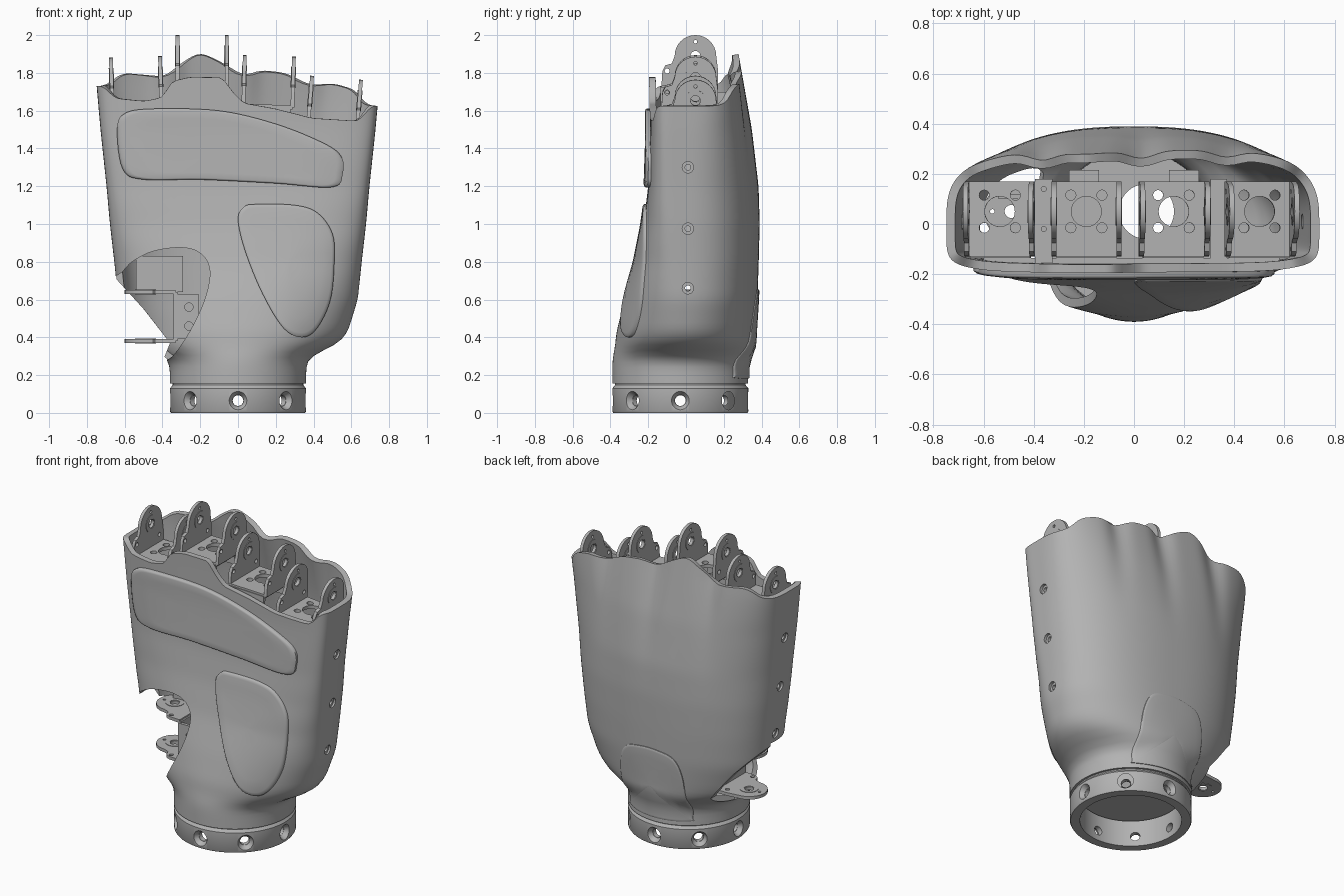
import bpy, bmesh, math
from mathutils import Matrix, Vector

old = bpy.data.objects.get("Cube")
if old:
    bpy.data.objects.remove(old, do_unlink=True)

grey = bpy.data.materials.new("plain grey")
grey.use_nodes = True
grey.diffuse_color = (0.45, 0.45, 0.45, 1)
grey.node_tree.nodes["Principled BSDF"].inputs["Base Color"].default_value = (0.45, 0.45, 0.45, 1)


# ---------- helpers ----------
def make(name, bm, fix=True):
    if fix:
        bmesh.ops.recalc_face_normals(bm, faces=bm.faces)
    me = bpy.data.meshes.new(name)
    bm.to_mesh(me)
    bm.free()
    me.materials.append(grey)
    ob = bpy.data.objects.new(name, me)
    bpy.context.collection.objects.link(ob)
    return ob


def select(ob):
    bpy.ops.object.select_all(action='DESELECT')
    ob.select_set(True)
    bpy.context.view_layer.objects.active = ob


def smooth(ob, angle=35):
    select(ob)
    bpy.ops.object.shade_smooth_by_angle(angle=math.radians(angle))


def cut(ob, cutter):
    select(ob)
    m = ob.modifiers.new("cut", 'BOOLEAN')
    m.operation, m.solver, m.object = 'DIFFERENCE', 'EXACT', cutter
    bpy.ops.object.modifier_apply(modifier=m.name)
    bpy.data.objects.remove(cutter, do_unlink=True)


def prism(name, pts, axis, a, b):
    """Outline pts in the plane across axis (x: y,z / y: x,z), from a to b."""
    bm = bmesh.new()
    put = (lambda u, v, t: (t, u, v)) if axis == 'x' else (lambda u, v, t: (u, t, v))
    f = bm.faces.new([bm.verts.new(put(u, v, a)) for u, v in pts])
    g = bmesh.ops.extrude_face_region(bm, geom=[f])
    move = [v for v in g["geom"] if isinstance(v, bmesh.types.BMVert)]
    bmesh.ops.translate(bm, verts=move, vec=put(0, 0, b - a))
    return make(name, bm)


def box(name, x0, x1, y0, y1, z0, z1):
    return prism(name, [(x0, z0), (x1, z0), (x1, z1), (x0, z1)], 'y', y0, y1)


def pegs(rods, name="cutter"):
    """Several rods in one mesh: (centre, direction, length, start radius, end radius)."""
    bm = bmesh.new()
    for c, d, l, r1, r2 in rods:
        rot = Vector(d).to_track_quat('Z', 'Y').to_matrix().to_4x4()
        bmesh.ops.create_cone(bm, cap_ends=True, segments=32, radius1=r1, radius2=r2,
                              depth=l, matrix=Matrix.Translation(c) @ rot)
    ob = make(name, bm)
    ob.hide_render = name == "cutter"
    return ob


def rounded(pts, n=6):
    """Closed smooth curve through pts."""
    out, k = [], len(pts)
    for i in range(k):
        a, b, c, d = (Vector(pts[(i + j) % k]) for j in (-1, 0, 1, 2))
        for s in range(n):
            t = s / n
            out.append(tuple(0.5 * (2 * b + (c - a) * t + (2 * a - 5 * b + 4 * c - d) * t * t
                                    + (3 * b - a - 3 * c + d) * t ** 3)))
    return out


def lerp(table, z):
    if z <= table[0][0]:
        return table[0][1:]
    for p, q in zip(table, table[1:]):
        if z <= q[0]:
            t = (z - p[0]) / (q[0] - p[0])
            return [u + (v - u) * t for u, v in zip(p[1:], q[1:])]
    return table[-1][1:]


def soft(table, z, r):
    rows = [lerp(table, z + r * k / 3) for k in range(-3, 4)]
    return [sum(c) / 7 for c in zip(*rows)]


# ---------- palm shell: z, half width, centre y, front and back depth, roundness ----------
SECTIONS = [(.155, .36, -.03, .36, .36, 2, 2), (.26, .362, -.03, .36, .355, 2, 2),
            (.31, .39, -.02, .365, .37, 2, 2), (.35, .51, -.01, .365, .375, 2, 2),
            (.42, .578, -.01, .36, .376, 2, 2.1),
            (.6, .634, 0, .325, .378, 2.3, 2.3), (.8, .655, 0, .265, .385, 2.9, 2.4),
            (1, .678, 0, .225, .39, 3.8, 2.4), (1.2, .696, 0, .2, .385, 5, 2.4),
            (1.5, .728, 0, .19, .35, 6, 2.7), (1.75, .75, 0, .195, .305, 6, 3.4),
            (1.92, .76, 0, .2, .275, 6, 3.6)]
FRONT_RIM = [(-.715, 1.73), (-.65, 1.665), (-.5, 1.65), (-.4, 1.67), (-.35, 1.755), (-.25, 1.778),
             (-.08, 1.775), (-.03, 1.7), (.03, 1.64), (.2, 1.61), (.4, 1.56), (.65, 1.545), (.715, 1.625)]
BACK_RIM = [(-.7, 1.73), (-.6, 1.8), (-.38, 1.78), (-.3, 1.85), (-.2, 1.91), (-.1, 1.865),
            (.03, 1.785), (.12, 1.815), (.25, 1.8), (.38, 1.735), (.5, 1.745), (.62, 1.71), (.7, 1.625)]


def groove(x, z):
    t = min(1, max(0, (z - 1) / .8))
    return .035 * t * t * sum(math.exp(-((x - g) / .07) ** 2) for g in (-.37, .03, .37))


def skin(ang, z):
    w, cy, df, db, nf, nb = soft(SECTIONS, z, .035)
    c, s = math.cos(ang), math.sin(ang)
    d, n = (db, nb) if s > 0 else (df, nf)
    k = (abs(c) ** n + abs(s) ** n) ** (-1 / n)
    x, y = w * c * k, cy + d * s * k
    return x, y - (groove(x, z) * min(1, s * 2) if s > 0 else 0)


def skin_y(x, z, side):
    w, cy, df, db, nf, nb = soft(SECTIONS, z, .035)
    d, n = (db, nb) if side > 0 else (df, nf)
    return cy + side * d * max(0, 1 - min(1, abs(x) / w) ** n) ** (1 / n)


N, ROWS = 200, 50
bm = bmesh.new()
grid = []
tops = []
for j in range(N):
    a = math.tau * j / N
    rim, blur = (BACK_RIM, .035) if math.sin(a) > 0 else (FRONT_RIM, .02)
    tops.append(soft(rim, skin(a, 1.7)[0], blur)[0])
for i in range(ROWS + 1):
    row = []
    for j in range(N):
        z = .155 + (tops[j] - .155) * i / ROWS
        row.append(bm.verts.new((*skin(math.tau * j / N, z), z)))
    grid.append(row)
for lo, hi in zip(grid, grid[1:]):
    for j in range(N):
        k = (j + 1) % N
        bm.faces.new((lo[j], lo[k], hi[k], hi[j]))
shell = make("palm_shell", bm, fix=False)
select(shell)
wall = shell.modifiers.new("wall", 'SOLIDIFY')
wall.thickness, wall.offset = .035, -1
bpy.ops.object.modifier_apply(modifier=wall.name)

# thumb opening, deeper at the front than at the back
front_gap = [(-.9, .7), (-.66, .72), (-.56, .8), (-.45, .855), (-.3, .875), (-.2, .845), (-.15, .76),
             (-.17, .62), (-.24, .46), (-.33, .32), (-.4, .27), (-.6, .2), (-.9, .2)]
back_gap = [(-.9, .74), (-.655, .72), (-.5, .55), (-.36, .37), (-.4, .27), (-.9, .2)]
cut(shell, prism("cutter", rounded(front_gap), 'y', -.6, .05))
cut(shell, prism("cutter", back_gap, 'y', .02, .6))
# screw holes in both sides, each with a smaller sleeve set inside
holes = [(s, z + (.12 if s < 0 else 0)) for s in (-1, 1) for z in (.66, .975, 1.3)]
cut(shell, pegs([((s * .68, .01, z), (1, 0, 0), .4, .03, .03) for s, z in holes]))
smooth(shell)
seats = [(s * (skin(0, z)[0] - .025), .01, z) for s, z in holes]
sleeves = pegs([(p, (1, 0, 0), .02, .032, .032) for p in seats], "side_screw_sleeves")
cut(sleeves, pegs([(p, (1, 0, 0), .1, .015, .015) for p in seats]))
smooth(sleeves)


# ---------- raised pads and wrist cover ----------
def pad(name, pts, side, h):
    pts = rounded(pts)
    cx, cz = (sum(p[i] for p in pts) / len(pts) for i in (0, 1))
    bm = bmesh.new()
    prev = None
    for s, o in ((1, -.012), (1, h * .6), (.98, h * .9), (.94, h), (.75, h), (.5, h), (.25, h), (.02, h)):
        ring = []
        for u, v in pts:
            x, z = cx + (u - cx) * s, cz + (v - cz) * s
            ring.append(bm.verts.new((x, skin_y(x, z, side) + side * o, z)))
        if prev:
            for j in range(len(ring)):
                k = (j + 1) % len(ring)
                bm.faces.new((prev[j], prev[k], ring[k], ring[j]))
        prev = ring
    bm.faces.new(prev)
    smooth(make(name, bm), 50)


pad("upper_palm_pad", [(-.64, 1.5), (-.6, 1.585), (-.45, 1.61), (-.1, 1.6), (.2, 1.53), (.45, 1.43),
                       (.545, 1.36), (.555, 1.27), (.5, 1.195), (.2, 1.215), (-.2, 1.235),
                       (-.5, 1.235), (-.61, 1.29)], -1, .025)
pad("lower_palm_pad", [(0, 1.02), (.03, 1.09), (.1, 1.105), (.3, 1.1), (.42, 1.06), (.5, .95), (.51, .8),
                       (.49, .6), (.42, .45), (.34, .4), (.24, .45), (.13, .63), (.04, .85)], -1, .017)
pad("wrist_cover", [(-.21, .185), (-.225, .21), (-.23, .36), (-.22, .52), (-.17, .62), (-.06, .65),
                    (.06, .65), (.17, .62), (.22, .52), (.23, .36), (.225, .21), (.21, .185), (0, .182)], 1, .009)

# ---------- wrist ring and the pierced floor above it ----------
bm = bmesh.new()
prof = [(.3, 0), (.355, 0), (.36, .008), (.36, .13), (.346, .147), (.346, .17), (.3, .17)]
vs = [bm.verts.new((r, 0, z)) for r, z in prof]
es = [bm.edges.new((vs[i], vs[(i + 1) % len(vs)])) for i in range(len(vs))]
bmesh.ops.spin(bm, geom=vs + es, cent=(0, 0, 0), axis=(0, 0, 1), angle=math.tau, steps=96)
bmesh.ops.remove_doubles(bm, verts=bm.verts, dist=.0005)
bmesh.ops.translate(bm, verts=bm.verts, vec=(0, -.03, 0))
ring = make("wrist_ring", bm)
dirs = [(math.cos(i * math.pi / 4), math.sin(i * math.pi / 4), 0) for i in range(8)]
for mid, length, r1, r2 in ((.32, .16, .028, .028), (.35, .04, .03, .055)):
    cut(ring, pegs([((d[0] * mid, d[1] * mid - .03, .065), d, length, r1, r2) for d in dirs]))
smooth(ring)
floor = pegs([((0, -.03, .19), (0, 0, 1), .02, .325, .325)], "wrist_floor")
cut(floor, pegs([((.05, .05, .19), (0, 0, 1), .1, .11, .11)]))
smooth(floor)

# ---------- joint bracket: base, two rounded tabs, screw flange ----------
CY = .05
arc = [(CY + .11 * math.cos(t), .16 + .11 * math.sin(t)) for t in (math.pi * i / 16 for i in range(17))]
outline = [(.17, 0), (.17, .08)] + arc + [(-.075, .12), (-.11, .11), (-.125, .08), (-.13, 0)]
parts = []
for s in (-1, 1):
    tab = prism("tab", outline, 'x', s * .13 - .01, s * .13 + .01)
    cut(tab, pegs([((s * .13, y, z), (1, 0, 0), .1, r, r)
                   for y, z, r in ((CY, .16, .026), (CY, .235, .009), (-.1, .08, .013), (.13, .06, .013))]))
    # bearing collar around the pivot
    collar = pegs([((s * .13, CY, .16), (1, 0, 0), .026, .055, .055)], "collar")
    cut(collar, pegs([((s * .13, CY, .16), (1, 0, 0), .1, .03, .03)]))
    parts += [tab, collar]
base = box("base", -.13, .13, -.13, .17, -.01, .012)
cut(base, pegs([((0, CY, 0), (0, 0, 1), .1, .06, .06)]
               + [((x, CY + y, 0), (0, 0, 1), .1, .02, .02) for x in (-.062, .062) for y in (-.065, .065)]))
flange = box("flange", -.12, .12, -.135, -.115, -.12, 0)
cut(flange, pegs([((x, -.12, -.07), (0, 1, 0), .1, .022, .022) for x in (-.05, .05)]))
parts += [base, flange]
select(base)
for p in parts:
    p.select_set(True)
bpy.ops.object.join()
bracket = base
smooth(bracket)

# the same bracket serves every finger and, lying on its side, the thumb
spots = [("first_finger_bracket", (-.535, 0, 1.615), -.03), ("second_finger_bracket", (-.19, 0, 1.73), 0),
         ("third_finger_bracket", (.158, 0, 1.62), .03), ("fourth_finger_bracket", (.5, 0, 1.505), .08),
         ("thumb_bracket", (-.33, 0, .51), -math.pi / 2)]
for name, loc, tilt in spots:
    ob = bracket if name.startswith("first") else bpy.data.objects.new(name, bracket.data)
    if ob is not bracket:
        bpy.context.collection.objects.link(ob)
    ob.name = name
    ob.location = loc
    ob.rotation_euler = (0, tilt, 0)

# ---------- inner frame tying the brackets together ----------
box("thumb_back_plate", -.54, -.29, .1, .12, .64, .83)
box("inner_front_plate", -.6, .58, -.165, -.135, 1.3, 1.48)
for i, (x, z) in enumerate(((-.2, 1.7), (.2, 1.6))):
    box("rear_anchor_%d" % (i + 1), x - .06, x + .06, .165, .215, z - .1, z)
strip = box("spacer_strip", -.395, -.325, -.16, .18, 1.56, 1.58)
cut(strip, pegs([((-.36, y, 1.57), (0, 0, 1), .1, .01, .01) for y in (-.02, .14)]))
box("second_spacer_strip", .305, .37, -.16, .18, 1.46, 1.48)
